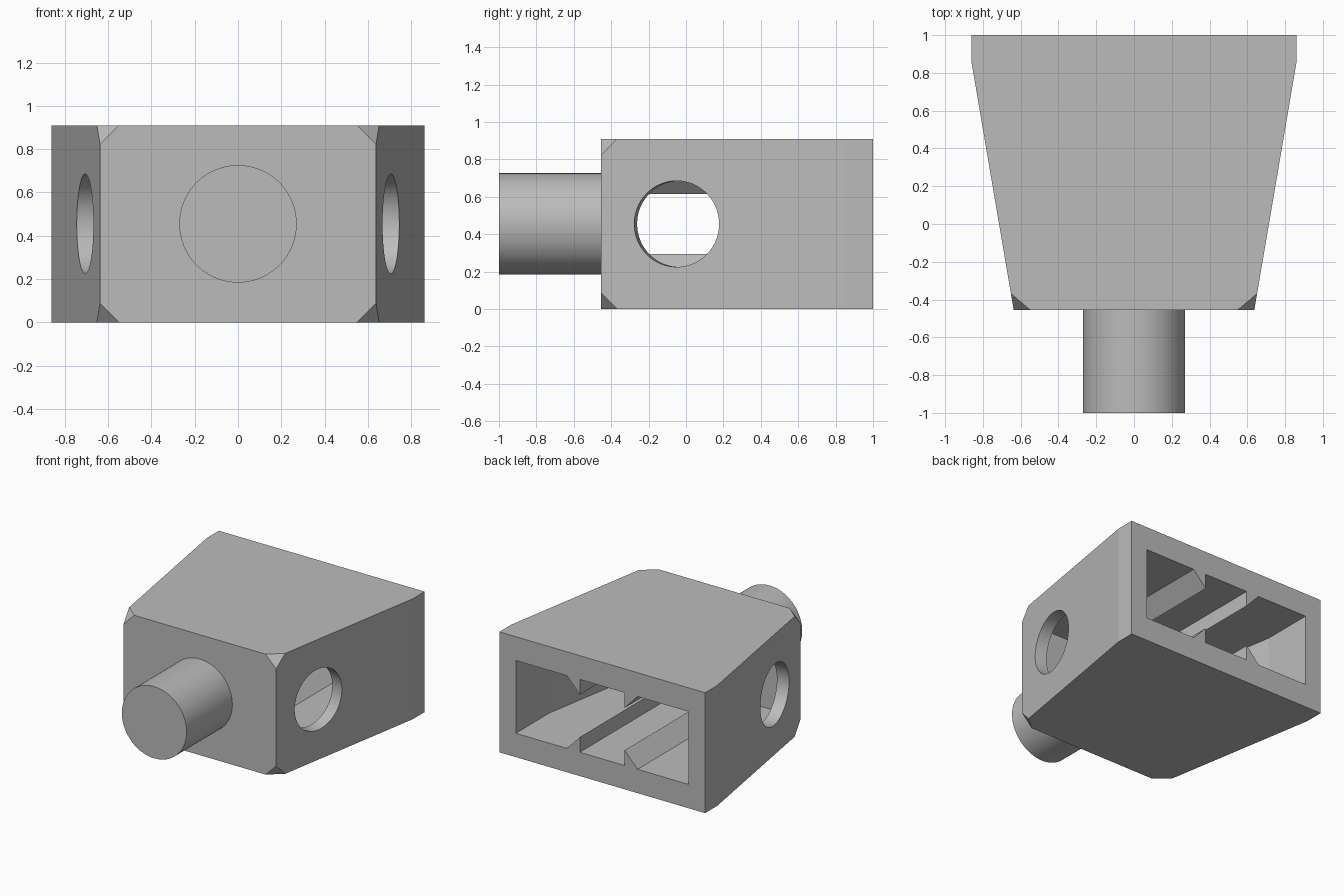
import bpy, bmesh, math
from mathutils import Vector, Matrix

if "Cube" in bpy.data.objects:
    bpy.data.objects.remove(bpy.data.objects["Cube"], do_unlink=True)

grey = bpy.data.materials.new("light_grey")
grey.use_nodes = True
grey.diffuse_color = (0.5, 0.5, 0.5, 1)
grey.node_tree.nodes["Principled BSDF"].inputs["Base Color"].default_value = (0.5, 0.5, 0.5, 1)

HEIGHT, MID, FRONT, BACK = 0.91, 0.455, -0.455, 1.0
WALL, TAPER = 0.18, 0.17


def add_object(name, bm, helper=False):
    bmesh.ops.recalc_face_normals(bm, faces=bm.faces)
    mesh = bpy.data.meshes.new(name)
    bm.to_mesh(mesh)
    bm.free()
    mesh.materials.append(grey)
    obj = bpy.data.objects.new(name, mesh)
    bpy.context.collection.objects.link(obj)
    obj.hide_render = helper
    obj.hide_viewport = helper
    return obj


def prism(points, offset):
    """Extrude a closed outline along an offset vector."""
    bm = bmesh.new()
    face = bm.faces.new([bm.verts.new(p) for p in points])
    out = bmesh.ops.extrude_face_region(bm, geom=[face])
    moved = [v for v in out["geom"] if isinstance(v, bmesh.types.BMVert)]
    bmesh.ops.translate(bm, verts=moved, vec=offset)
    return bm


def mirrored(half):
    return half + [(-x, b) for x, b in reversed(half)]


def cylinder(start, end, radius):
    bm = bmesh.new()
    axis = Vector(end) - Vector(start)
    place = Matrix.Translation((Vector(start) + Vector(end)) / 2)
    turn = axis.to_track_quat('Z', 'Y').to_matrix().to_4x4()
    bmesh.ops.create_cone(bm, cap_ends=True, segments=96, radius1=radius,
                          radius2=radius, depth=axis.length, matrix=place @ turn)
    return bm


def boolean(obj, cutter, operation):
    mod = obj.modifiers.new(cutter.name, 'BOOLEAN')
    mod.operation, mod.solver, mod.object = operation, 'EXACT', cutter


# Tapered body with its four front corners cut off
plan = mirrored([(0.637, FRONT), (0.86, 0.855), (0.86, BACK)])
bm = prism([(x, y, 0) for x, y in plan], (0, 0, HEIGHT))
corners = [v for v in bm.verts if v.co.y < FRONT + 0.01]
bmesh.ops.bevel(bm, geom=corners, offset=0.088, segments=1, affect='VERTICES')
body = add_object("body", bm)

# Cavity outline: rectangle with two triangular ridges on floor and ceiling
low, tip, high = WALL, 0.295, HEIGHT - WALL
floor = [(0.187, low), (0.187, tip), (0.295, low), (0.723, low)]
ceiling = [(x, HEIGHT - z) for x, z in reversed(floor)]
section = mirrored(floor + ceiling)
cavity = add_object("cavity_cutter", prism([(x, -0.32, z) for x, z in section], (0, 2, 0)), True)

# Side walls of the cavity follow the taper
inner = mirrored([(0.723 - TAPER * 1.1, -0.5), (0.723, 0.6), (0.75, 0.6), (0.75, 1.5)])
limits = add_object("cavity_side_limits", prism([(x, y, 0.05) for x, y in inner], (0, 0, 0.8)), True)
boolean(cavity, limits, 'INTERSECT')
boolean(body, cavity, 'DIFFERENCE')

# Round holes square to the slanted side walls
for side, label in ((1, "left"), (-1, "right")):
    centre = Vector((side * 0.706, -0.05, MID))
    out = Vector((side, -TAPER, 0)).normalized()
    hole = add_object(label + "_hole_cutter", cylinder(centre - out * 0.2, centre + out * 0.2, 0.23), True)
    boolean(body, hole, 'DIFFERENCE')

# Round peg on the front
peg = add_object("front_peg", cylinder((0, -1, MID), (0, FRONT + 0.02, MID), 0.271))

for obj in (body, peg):
    bpy.ops.object.select_all(action='DESELECT')
    obj.select_set(True)
    bpy.context.view_layer.objects.active = obj
    for mod in list(obj.modifiers):
        bpy.ops.object.modifier_apply(modifier=mod.name)
    bpy.ops.object.shade_smooth_by_angle(angle=math.radians(5))
